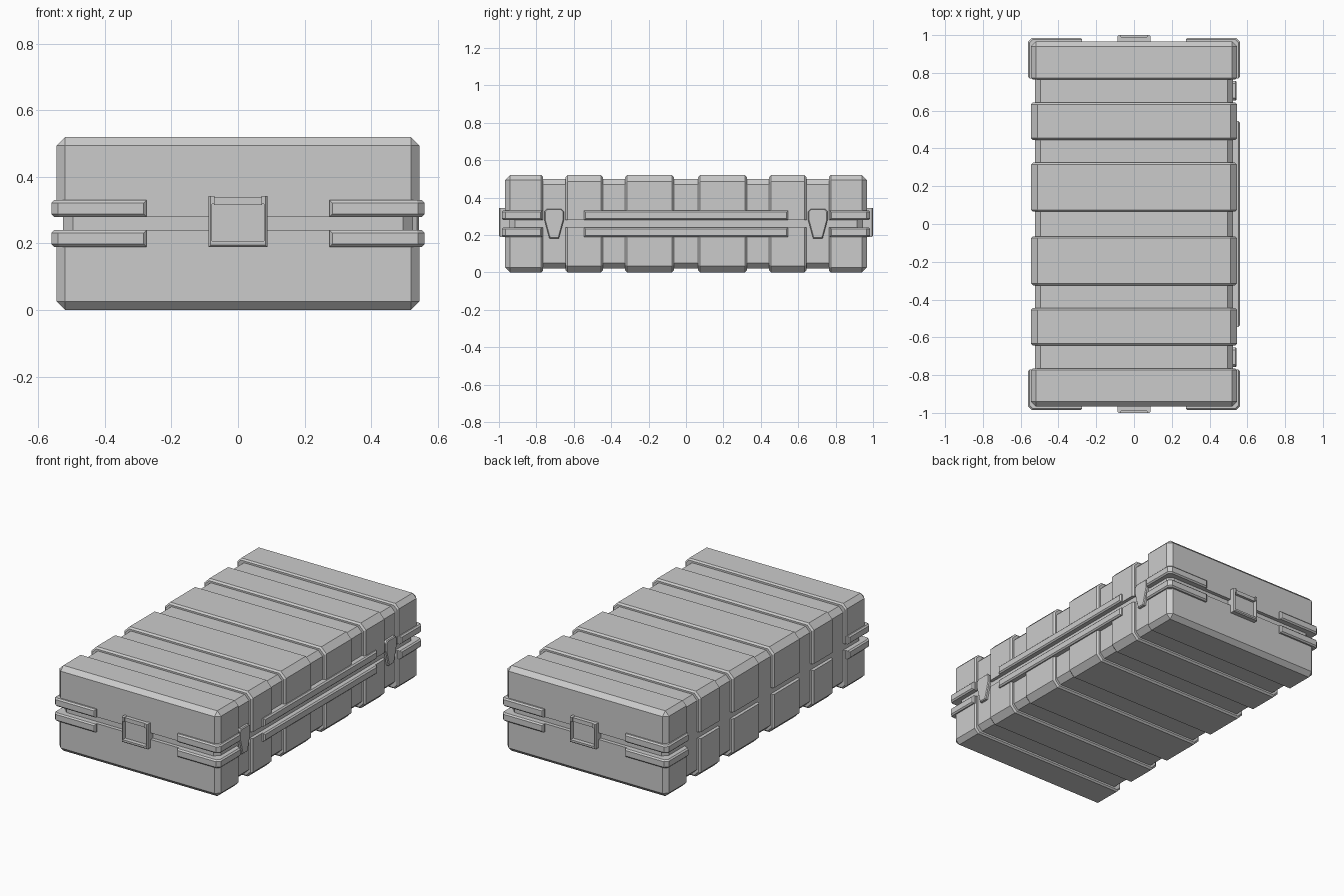
import bpy, bmesh
from mathutils import Vector

if "Cube" in bpy.data.objects:
    bpy.data.objects.remove(bpy.data.objects["Cube"])

MID = 0.26  # height of the seam; lid and base mirror about it


def finish(name, bm, sx=1, sy=1, flip=False):
    """Mirror a part about the case planes and make it an object."""
    for v in bm.verts:
        v.co.x *= sx
        v.co.y *= sy
        if flip:
            v.co.z = 2 * MID - v.co.z
    bmesh.ops.recalc_face_normals(bm, faces=bm.faces)
    me = bpy.data.meshes.new(name)
    bm.to_mesh(me)
    bm.free()
    ob = bpy.data.objects.new(name, me)
    bpy.context.collection.objects.link(ob)
    return ob


def prism(pts, a, b, axis):
    """Extrude a 2D outline between a and b along an axis."""
    def put(p, t):
        return {'x': (t, p[0], p[1]), 'y': (p[0], t, p[1]), 'z': (p[0], p[1], t)}[axis]
    bm = bmesh.new()
    f = bm.faces.new([bm.verts.new(put(p, a)) for p in pts])
    ext = bmesh.ops.extrude_face_region(bm, geom=[f])['geom']
    move = Vector(put((0, 0), b - a))
    bmesh.ops.translate(bm, vec=move, verts=[g for g in ext if isinstance(g, bmesh.types.BMVert)])
    bmesh.ops.recalc_face_normals(bm, faces=bm.faces)
    return bm


def rect(x0, x1, y0, y1):
    return [(x0, y0), (x1, y0), (x1, y1), (x0, y1)]


def chamfer(bm, width, test):
    """Flat bevel of the edges whose two ends satisfy the test."""
    edges = [e for e in bm.edges if test(e.verts[0].co, e.verts[1].co)]
    bmesh.ops.bevel(bm, geom=edges, offset=width, segments=1, affect='EDGES', profile=0.5)


def shell_outline(x, top, c):
    return [(-x, 0.28), (-x, top - c), (-x + c, top), (x - c, top), (x, top - c), (x, 0.28)]


# Inner core seen in the grooves and at the seam
core = prism(rect(-0.525, 0.525, -0.945, 0.945), 0.02, 0.50, 'z')
chamfer(core, 0.03, lambda a, b: True)
finish("inner_case", core)

halves = (("lid", False), ("base", True))
for half, flip in halves:
    for sy in (1, -1):
        # Raised ribs
        for y0, y1 in ((0.065, 0.325), (0.445, 0.643)):
            rib = prism(shell_outline(0.545, 0.52, 0.035), y0, y1, 'y')
            chamfer(rib, 0.01, lambda a, b: abs(a.y - b.y) < 1e-4
                    and max(a.z, b.z) > 0.281)
            finish(half + "_rib", rib, 1, sy, flip)

        # End sections with chamfered corners
        cap = prism(rect(-0.545, 0.545, 0.765, 0.967), 0.28, 0.52, 'z')
        chamfer(cap, 0.026, lambda a, b: (
            (a.z > 0.51 and b.z > 0.51 and max(a.y, b.y) > 0.96)
            or (a.y > 0.96 and b.y > 0.96 and abs(a.x - b.x) < 1e-4)))
        chamfer(cap, 0.009, lambda a, b: a.y < 0.766 and b.y < 0.766
                and max(a.z, b.z) > 0.281)
        finish(half + "_end", cap, 1, sy, flip)

        # Corner bumper rails
        for sx in (1, -1):
            out = [(0.275, 0.985), (0.54, 0.985), (0.56, 0.965), (0.56, 0.77),
                   (0.52, 0.77), (0.52, 0.94), (0.275, 0.94)]
            rail = prism(out, 0.28, 0.33, 'z')
            chamfer(rail, 0.008, lambda a, b: (a.y > 0.98 or a.x > 0.555)
                    and (b.y > 0.98 or b.x > 0.555)
                    and (abs(a.z - b.z) < 1e-4 or min(a.x, a.y) < 0.3 or a.y < 0.78))
            finish(half + "_corner_rail", rail, sx, sy, flip)

    # Long rail on the latch side
    rail = prism(rect(0.515, 0.56, -0.545, 0.545), 0.28, 0.33, 'z')
    chamfer(rail, 0.008, lambda a, b: a.x > 0.55 and b.x > 0.55)
    finish(half + "_side_rail", rail, 1, 1, flip)

for sy in (1, -1):
    # Tapered latch
    pts = [(0.68, 0.18), (0.73, 0.18), (0.757, 0.28), (0.757, 0.325),
           (0.743, 0.34), (0.667, 0.34), (0.653, 0.325), (0.653, 0.28)]
    latch = prism(pts, 0.50, 0.543, 'x')
    chamfer(latch, 0.005, lambda a, b: a.x > 0.54 and b.x > 0.54)
    finish("latch", latch, 1, sy)

    # End handle: U-shaped grip, recessed top bar and back plate
    grip = [(-0.088, 0.19), (0.088, 0.19), (0.088, 0.343), (0.07, 0.343),
            (0.07, 0.318), (0.078, 0.318), (0.078, 0.207), (-0.078, 0.207),
            (-0.078, 0.318), (-0.07, 0.318), (-0.07, 0.343), (-0.088, 0.343)]
    bm = prism(grip, 0.94, 1.0, 'y')
    chamfer(bm, 0.006, lambda a, b: a.y > 0.99 and b.y > 0.99
            and abs(a.y - b.y) < 1e-4
            and ((abs(a.x) > 0.085 and abs(b.x) > 0.085) or (a.z < 0.195 and b.z < 0.195)))
    finish("handle_grip", bm, 1, sy)
    finish("handle_bar", prism(rect(-0.072, 0.072, 0.316, 0.34), 0.94, 0.99, 'y'), 1, sy)
    finish("handle_plate", prism(rect(-0.08, 0.08, 0.20, 0.32), 0.94, 0.974, 'y'), 1, sy)
